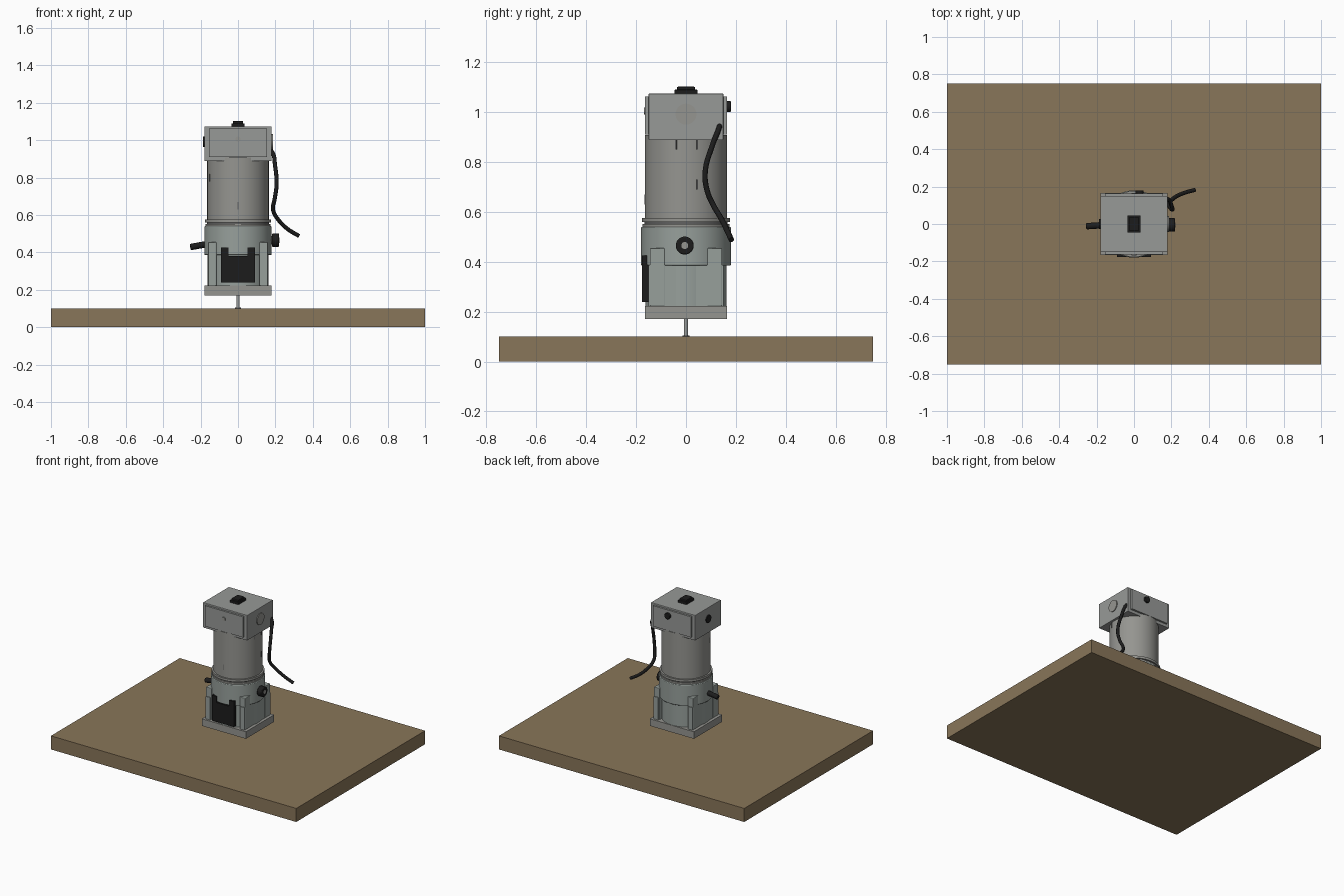
import bpy, math
from mathutils import Vector

if "Cube" in bpy.data.objects:
    bpy.data.objects.remove(bpy.data.objects["Cube"])


def material(name, rgb):
    m = bpy.data.materials.new(name)
    m.diffuse_color = (*rgb, 1)
    m.use_nodes = True
    m.node_tree.nodes["Principled BSDF"].inputs["Base Color"].default_value = m.diffuse_color
    return m


WOOD = material("wood", (0.25, 0.18, 0.10))
BLACK = material("black", (0.012, 0.012, 0.012))
CAST = material("cast_grey", (0.31, 0.35, 0.33))
MOTOR = material("motor_grey", (0.30, 0.30, 0.28))
HEAD = material("head_grey", (0.31, 0.32, 0.31))
DARK = material("dark_grey", (0.12, 0.12, 0.12))


def finish(name, mat, bevel=0.0, smooth=False):
    o = bpy.context.object
    o.name = name
    o.data.materials.append(mat)
    if smooth:
        bpy.ops.object.shade_smooth_by_angle(angle=math.radians(35))
    if bevel:
        b = o.modifiers.new("bevel", 'BEVEL')
        b.width, b.segments, b.limit_method = bevel, 2, 'ANGLE'
    return o


def box(name, x, y, z, mat, bevel=0.0):
    bpy.ops.mesh.primitive_cube_add(size=1, location=[(a + b) / 2 for a, b in (x, y, z)])
    o = bpy.context.object
    o.scale = [b - a for a, b in (x, y, z)]
    bpy.ops.object.transform_apply(location=False, rotation=False, scale=True)
    return finish(name, mat, bevel)


def rod(name, a, b, r, mat, bevel=0.0, sides=48):
    a, b = Vector(a), Vector(b)
    bpy.ops.mesh.primitive_cylinder_add(vertices=sides, radius=r, depth=(b - a).length,
                                        location=(a + b) / 2,
                                        rotation=(b - a).to_track_quat('Z', 'Y').to_euler())
    return finish(name, mat, bevel, True)


def drill(target, cutter):
    cutter.hide_render = True
    cutter.hide_set(True)
    m = target.modifiers.new("bore", 'BOOLEAN')
    m.operation, m.object, m.solver = 'DIFFERENCE', cutter, 'EXACT'


# Wooden board
box("wooden_board", (-1, 1), (-0.75, 0.75), (0, 0.10), WOOD)

# Router base: foot plate and hollow casting
plate = box("foot_plate", (-0.18, 0.18), (-0.165, 0.165), (0.17, 0.222), MOTOR)
drill(plate, rod("plate_hole_cutter", (0, 0, 0.15), (0, 0, 0.25), 0.06, DARK))
casting = rod("base_casting", (0, 0, 0.222), (0, 0, 0.40), 0.163, CAST, sides=64)
drill(casting, rod("casting_bore_cutter", (0, 0, 0.20), (0, 0, 0.36), 0.12, DARK))
rod("clamp_collar", (0, 0, 0.385), (0, 0, 0.54), 0.18, CAST, 0.004, 64)
for s, side in ((-1, "left"), (1, "right")):
    xs = sorted((s * 0.122, s * 0.158))
    box(f"{side}_base_wall", xs, (-0.15, 0.15), (0.222, 0.387), CAST)
    for t, end in ((-1, "front"), (1, "back")):
        px, py = sorted((s * 0.115, s * 0.16)), sorted((t * 0.085, t * 0.145))
        box(f"{end}_{side}_post", px, py, (0.222, 0.455), CAST, 0.004)

# U-shaped chip shield on the front
box("chip_shield_panel", (-0.09, 0.09), (-0.177, -0.15), (0.238, 0.38), BLACK)
for s, side in ((-1, "left"), (1, "right")):
    box(f"chip_shield_{side}_tab", sorted((s * 0.052, s * 0.09)), (-0.177, -0.15),
        (0.38, 0.425), BLACK)

# Clamp knob and clamp lever
rod("clamp_knob_stem", (0.16, -0.005, 0.465), (0.195, -0.005, 0.465), 0.022, DARK)
rod("clamp_knob", (0.182, -0.005, 0.465), (0.22, -0.005, 0.465), 0.036, BLACK, 0.005)
rod("clamp_knob_centre", (0.21, -0.005, 0.465), (0.222, -0.005, 0.465), 0.014, MOTOR)
rod("clamp_lever", (-0.15, -0.005, 0.447), (-0.255, -0.012, 0.428), 0.017, BLACK, 0.004, 32)

# Rings between base and motor
for i, (z0, z1, r) in enumerate(((0.54, 0.552, 0.174), (0.552, 0.559, 0.166), (0.559, 0.576, 0.176))):
    rod(f"collar_ring_{i + 1}", (0, 0, z0), (0, 0, z1), r, DARK if i == 1 else MOTOR, sides=64)

# Motor housing with narrow slots
rod("motor_housing", (0, 0, 0.57), (0, 0, 0.908), 0.165, MOTOR, sides=64)
for i, (deg, z) in enumerate(((-14, 0.87), (16, 0.87), (16, 0.71), (204, 0.80), (270, 0.65))):
    a = math.radians(deg)
    s = box(f"motor_slot_{i + 1}", (-0.003, 0.003), (-0.003, 0.003), (z - 0.02, z + 0.02), DARK)
    s.location = (0.164 * math.cos(a), 0.164 * math.sin(a), z)
    s.rotation_euler.z = a

# Motor head with front and back cover plates
box("motor_head", (-0.18, 0.18), (-0.15, 0.15), (0.888, 1.074), HEAD, 0.003)
for s, side in ((-1, "front"), (1, "back")):
    box(f"{side}_cover_plate", (-0.155, 0.155), sorted((s * 0.14, s * 0.164)), (0.91, 1.062), HEAD)
rod("front_cover_screw", (0, -0.16, 1.005), (0, -0.169, 1.005), 0.014, MOTOR, sides=24)
rod("back_button", (0.03, 0.155, 1.022), (0.03, 0.18, 1.022), 0.022, BLACK, 0.003, 32)
rod("right_brush_cap", (0.17, 0, 0.992), (0.186, 0, 0.992), 0.042, MOTOR)
rod("left_brush_cap", (-0.17, 0, 0.992), (-0.187, 0, 0.992), 0.028, BLACK)

# Power switch on top
box("switch_frame", (-0.036, 0.036), (-0.046, 0.046), (1.07, 1.09), BLACK, 0.003)
box("switch_rocker", (-0.028, 0.028), (-0.036, 0.036), (1.085, 1.102), BLACK, 0.004)

# Collet, nut and cutting bit
rod("collet", (0, 0, 0.27), (0, 0, 0.37), 0.035, DARK)
rod("collet_nut", (0, 0, 0.24), (0, 0, 0.28), 0.045, MOTOR, sides=6)
rod("cutting_bit", (0, 0, 0.10), (0, 0, 0.25), 0.009, HEAD, sides=24)
rod("bit_tip", (0, 0, 0.10), (0, 0, 0.105), 0.015, DARK, sides=24)

# Power cable hanging from the head
path = [(0.16, 0.136, 0.955), (0.183, 0.132, 0.935), (0.198, 0.105, 0.865), (0.206, 0.077, 0.76),
        (0.196, 0.085, 0.685), (0.187, 0.108, 0.63), (0.215, 0.14, 0.575), (0.265, 0.165, 0.525),
        (0.325, 0.182, 0.488)]
curve = bpy.data.curves.new("power_cable", 'CURVE')
curve.dimensions = '3D'
curve.bevel_depth, curve.bevel_resolution, curve.use_fill_caps = 0.011, 3, True
spline = curve.splines.new('BEZIER')
spline.bezier_points.add(len(path) - 1)
for p, co in zip(spline.bezier_points, path):
    p.co = co
    p.handle_left_type = p.handle_right_type = 'AUTO'
curve.materials.append(BLACK)
cable = bpy.data.objects.new("power_cable", curve)
bpy.context.collection.objects.link(cable)
